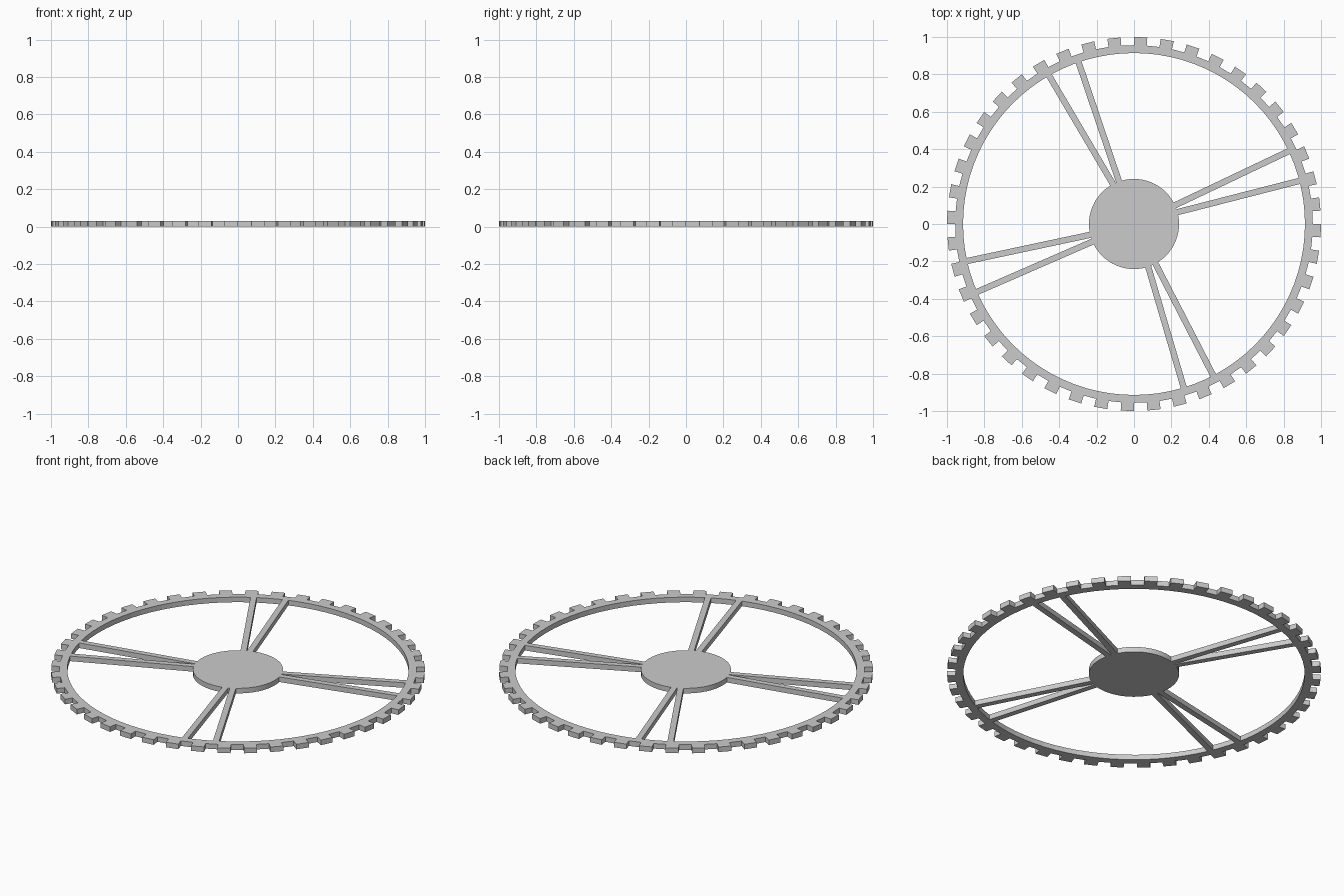
import bpy, bmesh, math
from mathutils import Vector

if "Cube" in bpy.data.objects:
    bpy.data.objects.remove(bpy.data.objects["Cube"])

THICK = 0.03
TEETH = 44


def make_object(name, bm):
    bmesh.ops.recalc_face_normals(bm, faces=bm.faces[:])
    mesh = bpy.data.meshes.new(name)
    bm.to_mesh(mesh)
    bm.free()
    obj = bpy.data.objects.new(name, mesh)
    bpy.context.collection.objects.link(obj)
    return obj


def raise_faces(bm):
    # Extrude flat outline faces up to the plate thickness
    res = bmesh.ops.extrude_face_region(bm, geom=bm.faces[:])
    verts = [g for g in res["geom"] if isinstance(g, bmesh.types.BMVert)]
    bmesh.ops.translate(bm, verts=verts, vec=(0, 0, THICK))


def polar(r, a):
    return Vector((r * math.cos(a), r * math.sin(a), 0))


# Toothed rim: ring of quads, every other one carrying a tooth
bm = bmesh.new()
n = TEETH * 2
loops = [[bm.verts.new(polar(r, 2 * math.pi * i / n)) for i in range(n)]
         for r in (0.914, 0.956)]
for i in range(n):
    j = (i + 1) % n
    bm.faces.new((loops[0][i], loops[1][i], loops[1][j], loops[0][j]))
    if i % 2:
        tips = [bm.verts.new(polar(1.0, 2 * math.pi * k / n)) for k in (i, j)]
        bm.faces.new((loops[1][i], tips[0], tips[1], loops[1][j]))
raise_faces(bm)
make_object("toothed_rim", bm)

# Hub disc
bm = bmesh.new()
bmesh.ops.create_circle(bm, cap_ends=True, segments=64, radius=0.241)
raise_faces(bm)
hub = make_object("hub", bm)
bpy.context.view_layer.objects.active = hub
hub.select_set(True)
bpy.ops.object.shade_smooth_by_angle(angle=math.radians(30))

# Spokes: (inner angle, outer angle) in degrees, four slightly uneven pairs
SPOKES = [(15.3, 14.6), (24.5, 25.2), (109.5, 108.9), (117.7, 119.8),
          (194.0, 192.5), (203.0, 203.4), (288.5, 286.9), (298.5, 297.6)]
for k, (a, b) in enumerate(SPOKES):
    p, q = polar(0.23, math.radians(a)), polar(0.925, math.radians(b))
    d = (q - p).normalized()
    side = Vector((-d.y, d.x, 0)) * 0.0165
    bm = bmesh.new()
    bm.faces.new([bm.verts.new(v) for v in (p - side, q - side, q + side, p + side)])
    raise_faces(bm)
    make_object(f"spoke_{k + 1}", bm)
